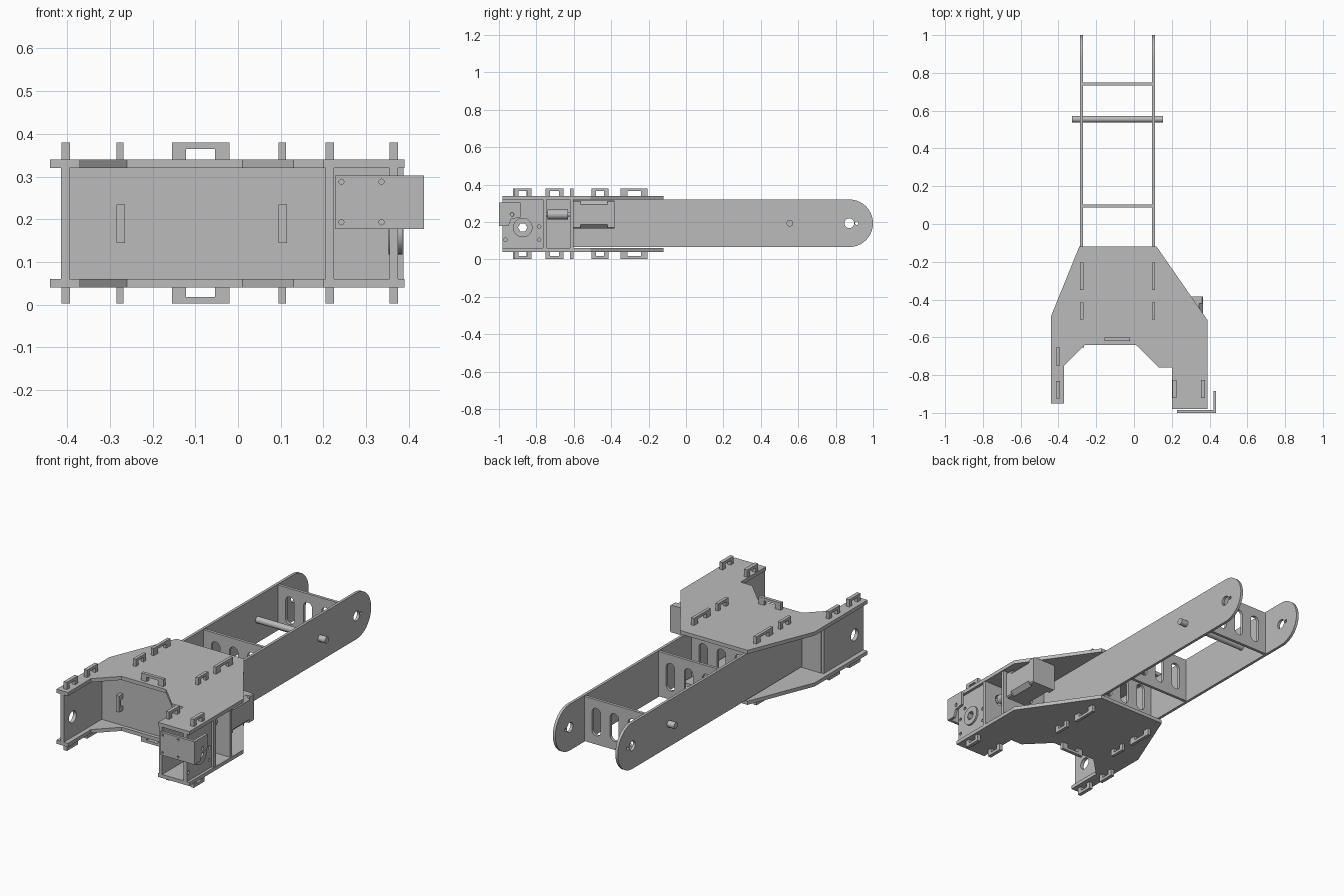
import bpy, bmesh, math
from mathutils import Matrix

cube = bpy.data.objects.get("Cube")
if cube:
    bpy.data.objects.remove(cube, do_unlink=True)

GREY = (0.5, 0.5, 0.5, 1)
grey = bpy.data.materials.new("plain grey")
grey.use_nodes = True
grey.diffuse_color = GREY
grey.node_tree.nodes["Principled BSDF"].inputs["Base Color"].default_value = GREY

# Sheet axes: local u, v and thickness direction w for each sheet normal
FRAMES = {
    "x": Matrix(((0, 0, 1), (1, 0, 0), (0, 1, 0))),
    "y": Matrix(((1, 0, 0), (0, 0, -1), (0, 1, 0))),
    "z": Matrix.Identity(3),
}


def rect(u0, u1, v0, v1):
    return [(u0, v0), (u1, v0), (u1, v1), (u0, v1)]


def arc(u, v, r, start=0, end=360, n=32):
    steps = n if end - start == 360 else n + 1
    angles = [math.radians(start + (end - start) * i / n) for i in range(steps)]
    return [(u + r * math.cos(a), v + r * math.sin(a)) for a in angles]


def slot(u, v, r, half):
    return arc(u, v + half, r, 0, 180, 12) + arc(u, v - half, r, 180, 360, 12)


def sheet(name, axis, lo, hi, outline, holes=()):
    """Extrude a flat outline with holes from lo to hi along an axis."""
    curve = bpy.data.curves.new(name, "CURVE")
    curve.dimensions = "2D"
    curve.fill_mode = "BOTH"
    curve.extrude = (hi - lo) / 2
    for loop in [outline, *holes]:
        spline = curve.splines.new("POLY")
        spline.points.add(len(loop) - 1)
        for point, (u, v) in zip(spline.points, loop):
            point.co = (u, v, 0, 1)
        spline.use_cyclic_u = True
    temp = bpy.data.objects.new(name + " outline", curve)
    bpy.context.collection.objects.link(temp)
    bpy.context.view_layer.update()
    graph = bpy.context.evaluated_depsgraph_get()
    mesh = bpy.data.meshes.new_from_object(temp.evaluated_get(graph))
    bpy.data.objects.remove(temp, do_unlink=True)
    mid = (lo + hi) / 2 * (-1 if axis == "y" else 1)
    mesh.transform(FRAMES[axis].to_4x4() @ Matrix.Translation((0, 0, mid)))
    bm = bmesh.new()
    bm.from_mesh(mesh)
    bmesh.ops.remove_doubles(bm, verts=bm.verts, dist=1e-5)
    bmesh.ops.recalc_face_normals(bm, faces=bm.faces)
    bm.to_mesh(mesh)
    bm.free()
    mesh.materials.clear()
    mesh.materials.append(grey)
    mesh.shade_smooth()
    mesh.set_sharp_from_angle(angle=math.radians(30))
    obj = bpy.data.objects.new(name, mesh)
    bpy.context.collection.objects.link(obj)
    return obj


def loop_tab(name, axis, lo, hi, u0, u1, base, tip):
    """Slotted tab that sticks through a plate, from base to tip."""
    s = 0.015 if tip > base else -0.015
    e = (u1 - u0) * 0.25
    sheet(name, axis, lo, hi, [(u0, base), (u0, tip), (u1, tip), (u1, base),
          (u1 - e, base), (u1 - e, tip - s), (u0 + e, tip - s), (u0 + e, base)])


def tab_pair(name, axis, lo, hi, u0, u1):
    loop_tab(name + "_top_tab", axis, lo, hi, u0, u1, 0.335, 0.38)
    loop_tab(name + "_bottom_tab", axis, lo, hi, u0, u1, 0.045, 0.003)


# Top and bottom body plates
body = [(-0.29, -0.12), (-0.44, -0.49), (-0.44, -0.95), (-0.37, -0.95),
        (-0.37, -0.75), (-0.26, -0.64), (0.01, -0.64), (0.13, -0.76),
        (0.2, -0.76), (0.2, -0.98), (0.39, -0.98), (0.39, -0.51), (0.12, -0.12)]
sheet("bottom_plate", "z", 0.04, 0.06, body)
sheet("top_plate", "z", 0.32, 0.34, body)

# Long arms with round ends
MID = 0.193
arm = [(-0.605, 0.066), *arc(0.873, MID, 0.127, -90, 90, 28), (-0.605, 0.32)]
arm_holes = [arc(0.873, MID, 0.026), arc(0.912, MID, 0.009, n=12)]
for side, x in (("right", -0.285), ("left", 0.095)):
    sheet(side + "_arm", "x", x, x + 0.015, arm, arm_holes)
    for part, y0, y1 in (("front", -0.505, -0.415), ("rear", -0.35, -0.205)):
        tab_pair(f"{side}_arm_{part}", "x", x, x + 0.017, y0, y1)
    # Arm tab through the cross wall
    sheet(side + "_arm_nose", "x", x, x + 0.02, rect(-0.655, -0.6, 0.145, 0.235),
          [rect(-0.642, -0.622, 0.17, 0.21)])

# Slotted spacers between the arms
for name, y in (("body", -0.19), ("middle", 0.095), ("end", 0.74)):
    sheet(name + "_spacer", "y", y - 0.008, y + 0.008, rect(-0.272, 0.097, 0.07, 0.316),
          [slot(-0.0875 + d, MID, 0.026, 0.05) for d in (-0.11, 0, 0.11)])

# Cross rod
sheet("cross_rod", "x", -0.327, 0.153, arc(0.555, MID, 0.0175))

# Cross wall
sheet("cross_wall", "y", -0.62, -0.602, rect(-0.4, 0.385, 0.06, 0.32))
tab_pair("cross_wall", "y", -0.62, -0.602, -0.155, -0.02)

# Right outer wheel wall
AXLE = (-0.873, 0.17)
sheet("right_outer_wall", "x", -0.415, -0.395, rect(-0.95, -0.605, 0.06, 0.32),
      [arc(*AXLE, 0.032)])
for part, y0, y1 in (("front", -0.925, -0.83), ("rear", -0.75, -0.655)):
    tab_pair("right_wall_" + part, "x", -0.413, -0.393, y0, y1)

# Left gear housing
sheet("left_inner_wall", "x", 0.205, 0.225, rect(-0.98, -0.605, 0.06, 0.32),
      [arc(*AXLE, 0.032)])
bolts = [(-0.965, 0.19), (-0.965, 0.105), (-0.785, 0.175), (-0.785, 0.105), (-0.93, 0.24)]
sheet("left_outer_wall", "x", 0.355, 0.375, rect(-0.98, -0.765, 0.06, 0.32),
      [arc(*AXLE, 0.032)] + [arc(y, z, 0.009, n=12) for y, z in bolts])
for part, x in (("inner", 0.205), ("outer", 0.355)):
    tab_pair(f"left_{part}_wall", "x", x, x + 0.02, -0.92, -0.825)
sheet("housing_divider", "y", -0.765, -0.747, rect(0.205, 0.388, 0.06, 0.32),
      [arc(0.29, 0.24, 0.03)])
sheet("axle_bearing", "x", 0.352, 0.385, arc(*AXLE, 0.052), [arc(*AXLE, 0.025, n=6)])

# Motor with chamfered middle, and its shaft coupler
def motor_section(c):
    x0, x1, z0, z1 = 0.22, 0.365, 0.165, 0.315
    return [(x0 + c, z0), (x1 - c, z0), (x1, z0 + c), (x1, z1 - c),
            (x1 - c, z1), (x0 + c, z1), (x0, z1 - c), (x0, z0 + c)]


sheet("motor_front_cap", "y", -0.603, -0.565, motor_section(0.006))
sheet("motor_middle", "y", -0.565, -0.42, motor_section(0.022))
sheet("motor_rear_cap", "y", -0.42, -0.383, motor_section(0.006))
sheet("motor_coupler", "y", -0.74, -0.63, arc(0.29, 0.24, 0.026))
sheet("motor_shaft", "y", -0.8, -0.6, arc(0.29, 0.24, 0.01, n=16))

# Folded bracket at the front of the housing
sheet("bracket_front", "y", -1.0, -0.985, rect(0.227, 0.435, 0.177, 0.303),
      [arc(x, z, 0.006, n=12) for x in (0.242, 0.336) for z in (0.193, 0.288)])
sheet("bracket_side", "x", 0.42, 0.435,
      [(-0.99, 0.177), (-0.95, 0.177), (-0.935, 0.215), (-0.885, 0.225),
       (-0.885, 0.303), (-0.99, 0.303)], [arc(-0.93, 0.24, 0.01, n=12)])
